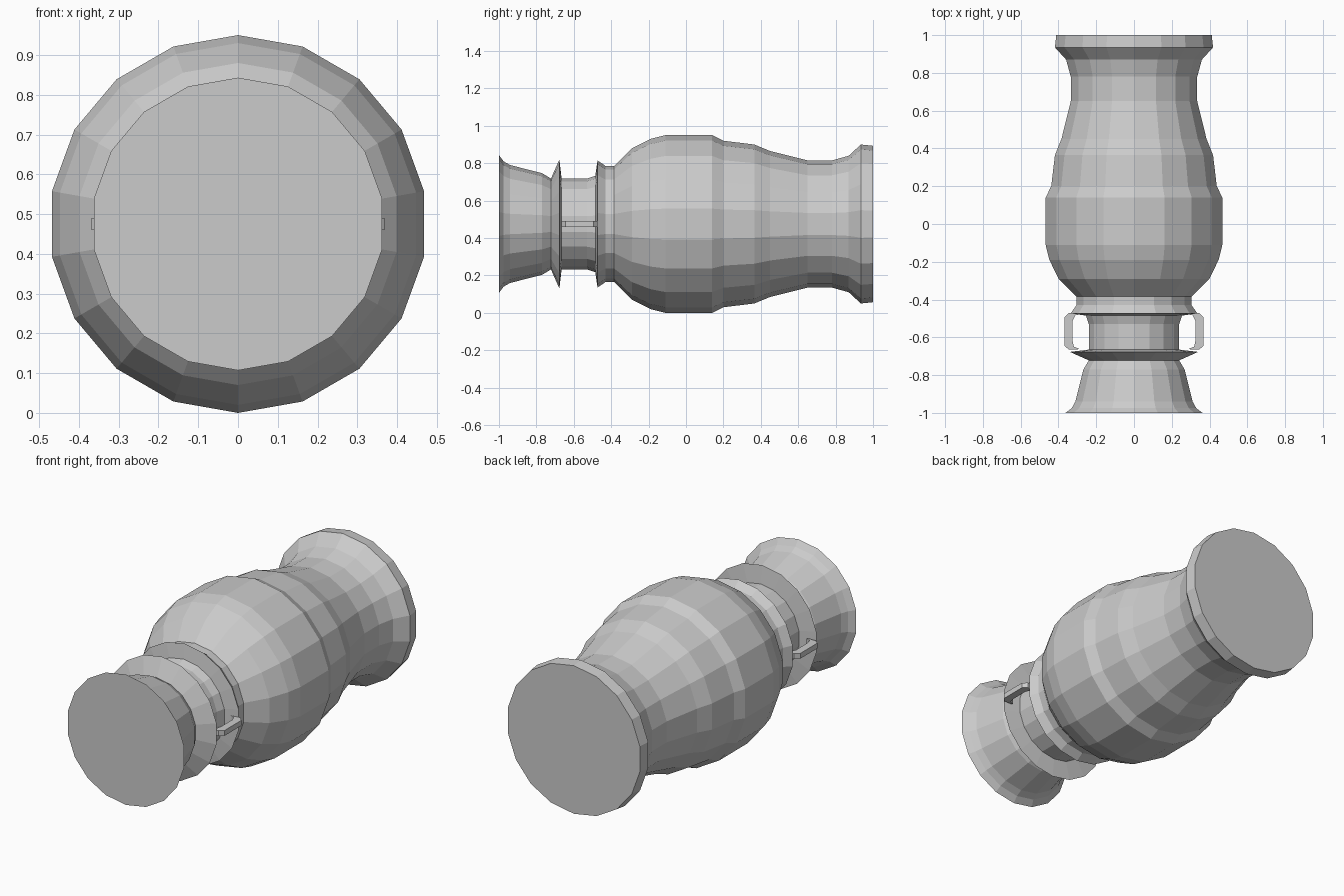
import bpy, bmesh, math

if "Cube" in bpy.data.objects:
    bpy.data.objects.remove(bpy.data.objects["Cube"])

SIDES = 18
AXIS_Z = 0.475

grey = bpy.data.materials.new("plain grey")
grey.diffuse_color = (0.6, 0.6, 0.6, 1)
grey.use_nodes = True
grey.node_tree.nodes["Principled BSDF"].inputs["Base Color"].default_value = grey.diffuse_color


def add_object(name, bm):
    bmesh.ops.recalc_face_normals(bm, faces=bm.faces[:])
    mesh = bpy.data.meshes.new(name)
    bm.to_mesh(mesh)
    bm.free()
    mesh.materials.append(grey)
    obj = bpy.data.objects.new(name, mesh)
    bpy.context.collection.objects.link(obj)
    return obj


# Vase body: (y, radius) profile turned around the lengthwise axis
profile = [
    (-1.0, 0.368), (-0.975, 0.335), (-0.94, 0.315), (-0.77, 0.272),
    (-0.722, 0.243), (-0.677, 0.345), (-0.665, 0.243),       # mouth and collar
    (-0.53, 0.243), (-0.485, 0.258), (-0.473, 0.34),         # neck
    (-0.43, 0.31), (-0.385, 0.31),                           # shoulder ring
    (-0.29, 0.405), (-0.19, 0.455), (-0.11, 0.475), (0.14, 0.475),
    (0.20, 0.445), (0.365, 0.425), (0.45, 0.39), (0.65, 0.34),
    (0.78, 0.34), (0.87, 0.365), (0.935, 0.425), (1.0, 0.418),  # foot
]
bm = bmesh.new()
rings = []
for y, r in profile:
    angles = [2 * math.pi * i / SIDES for i in range(SIDES)]
    rings.append([bm.verts.new((r * math.sin(a), y, AXIS_Z + r * math.cos(a)))
                  for a in angles])
for a, b in zip(rings, rings[1:]):
    for i in range(SIDES):
        j = (i + 1) % SIDES
        bm.faces.new((a[i], a[j], b[j], b[i]))
bm.faces.new(rings[0])
bm.faces.new(rings[-1])
add_object("vase_body", bm)

# Side handles: flat C-shaped brackets between collar and shoulder ring
outer = [(0.30, -0.472), (0.345, -0.472), (0.368, -0.495),
         (0.368, -0.645), (0.345, -0.665), (0.30, -0.665)]
inner = [(0.28, -0.478), (0.31, -0.482), (0.326, -0.515),
         (0.326, -0.615), (0.318, -0.65), (0.29, -0.66)]
for name, side in (("right_handle", 1), ("left_handle", -1)):
    bm = bmesh.new()
    o = [bm.verts.new((side * x, y, AXIS_Z - 0.015)) for x, y in outer]
    n = [bm.verts.new((side * x, y, AXIS_Z - 0.015)) for x, y in inner]
    faces = [bm.faces.new((o[i], o[i + 1], n[i + 1], n[i])) for i in range(5)]
    top = bmesh.ops.extrude_face_region(bm, geom=faces)["geom"]
    bmesh.ops.translate(bm, vec=(0, 0, 0.03),
                        verts=[v for v in top if isinstance(v, bmesh.types.BMVert)])
    add_object(name, bm)
